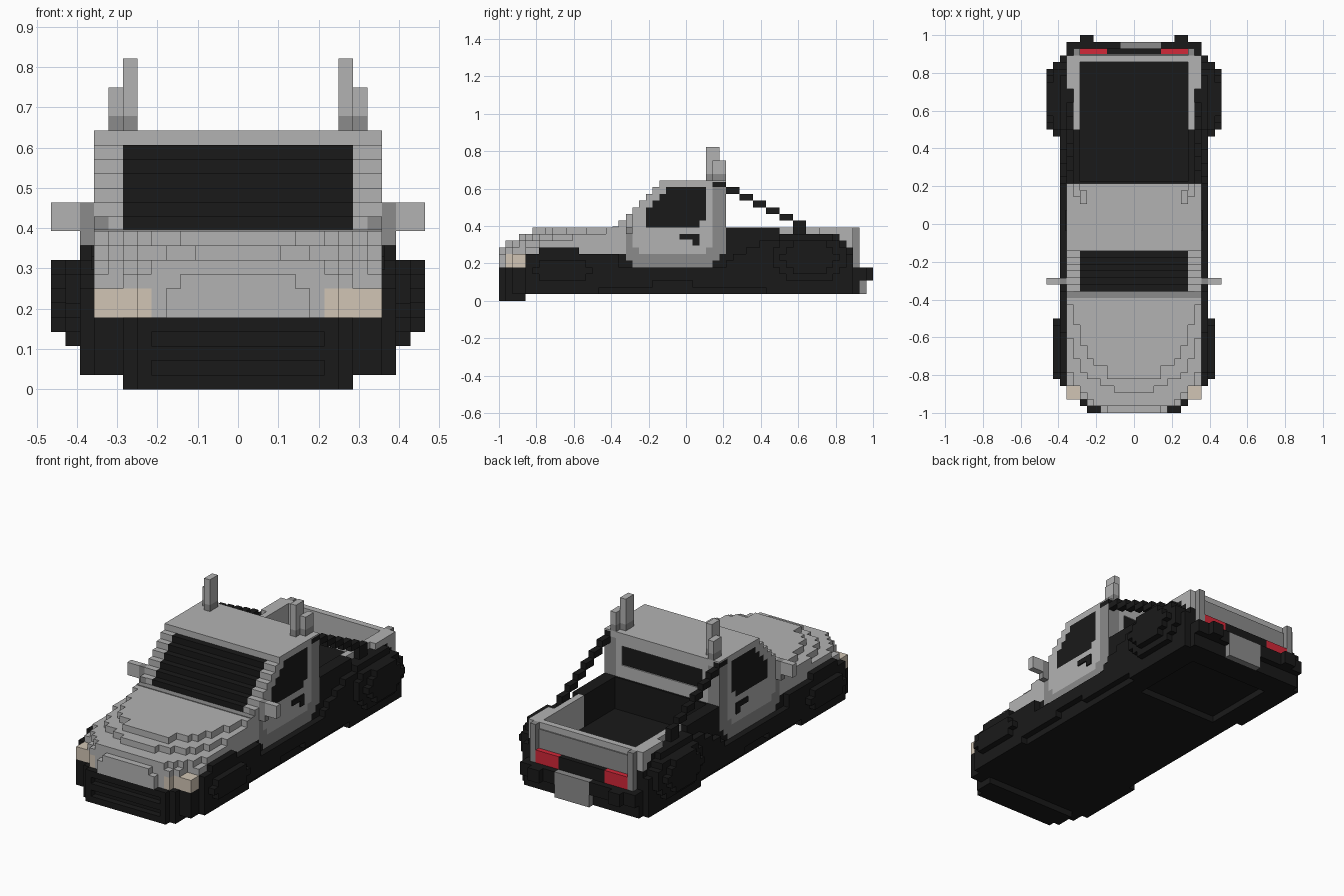
import bpy, bmesh

cube = bpy.data.objects.get("Cube")
if cube:
    bpy.data.objects.remove(cube, do_unlink=True)

U = 1 / 28  # size of one building block


def material(name, rgb):
    m = bpy.data.materials.new(name)
    m.use_nodes = True
    c = (*rgb, 1)
    m.diffuse_color = c
    m.node_tree.nodes["Principled BSDF"].inputs["Base Color"].default_value = c
    return m


LIGHT = material("light grey paint", (0.45, 0.45, 0.45))
MID = material("mid grey trim", (0.26, 0.26, 0.26))
DARK = material("black plastic", (0.010, 0.010, 0.010))
BEIGE = material("headlight beige", (0.64, 0.56, 0.46))
RED = material("tail light red", (0.65, 0.021, 0.04))


def part(name, mat, boxes, mirror=False):
    """Boxes are (x0, x1, y0, y1, z0, z1) in blocks; mirror repeats them on -x."""
    bm = bmesh.new()
    if mirror:
        boxes = boxes + [(-b[1], -b[0], *b[2:]) for b in boxes]
    for x0, x1, y0, y1, z0, z1 in boxes:
        vs = bmesh.ops.create_cube(bm, size=1)["verts"]
        for v in vs:
            v.co = ((x0 + (v.co.x + .5) * (x1 - x0)) * U,
                    (y0 + (v.co.y + .5) * (y1 - y0)) * U,
                    (z0 + (v.co.z + .5) * (z1 - z0)) * U)
    me = bpy.data.meshes.new(name)
    bm.to_mesh(me)
    bm.free()
    me.materials.append(mat)
    ob = bpy.data.objects.new(name, me)
    bpy.context.collection.objects.link(ob)
    return ob


def layer(rows, end, z0, z1):
    """Plan outline: each (y, half width) runs back to the next row."""
    stops = [r[0] for r in rows[1:]] + [end]
    return [(-w, w, y, s, z0, z1) for (y, w), s in zip(rows, stops)]


def slabs(x0, x1, rows):
    """One-block-high slabs on the side, from (z, y0, y1) rows."""
    return [(x0, x1, y0, y1, z, z + 1) for z, y0, y1 in rows]


# Underbody with a shallow recess below the bed, and stepped sills
part("underbody", DARK, [(-10, 10, -24, 10, 1, 5), (-10, 10, 22, 26, 1, 5),
                         (-10, -7, 10, 22, 1, 5), (7, 10, 10, 22, 1, 5),
                         (-7, 7, 10, 22, 2, 5)])
part("sills", DARK, [(10, 11, -24, -13, 1, 5), (10, 11, -13, -5, 2, 5),
                     (10, 11, -5, 1, 3, 5), (10, 11, 1, 12, 2, 5),
                     (10, 11, 12, 25, 1, 5)], True)

# Front bumper with recessed slots
bumper = layer([(-28, 7), (-27, 8), (-26, 8)], -24, 0, 1)
bumper += layer([(-27, 8), (-26, 10)], -24, 1, 5)
bumper += [(-7, 7, -28, -27, 2, 3), (-7, 7, -28, -27, 4, 5)]
part("front_bumper", DARK, bumper)
part("front_bumper_sides", DARK, [(6, 7, -28, -27, 1, 5)], True)

# Hood built from rounded layers
hood = layer([(-28, 5), (-27, 6), (-24, 10)], -10, 5, 7)
hood += layer([(-28, 4), (-27, 7), (-26, 8), (-24, 10)], -9, 7, 8)
hood += layer([(-27, 6), (-26, 7), (-25, 8), (-24, 9), (-22, 10)], -9, 8, 9)
hood += layer([(-25, 3), (-24, 5), (-23, 7), (-22, 8), (-20, 9), (-17, 10)], -9, 9, 10)
hood += layer([(-23, 4), (-21, 6), (-20, 7), (-18, 8), (-15, 9), (-12, 10)], -9, 10, 11)
part("hood", LIGHT, hood)
part("cowl", MID, [(-10, 10, -11, -10, 11, 11.1)])
part("headlights", BEIGE, [(6, 7, -27, -26, 5, 7), (6, 10, -26, -24, 5, 7)], True)

# Front fenders and eight-sided wheel bulges
fender = [(10, 11, -24, -10, 5, 7), (10, 11, -22, -16, 7, 8)]
fender += slabs(11, 12, [(3, -22, -15), (4, -23, -14), (5, -22, -15)])
part("front_fenders", DARK, fender, True)

# Lower cab: dark corners, mid grey surround, light door
part("cab_base", DARK, [(-10, 10, -10, -8, 5, 6), (-10, 10, 4, 6, 5, 6),
                        (-10, 10, -10, -9, 6, 7), (-10, 10, 5, 6, 6, 7)])
surround = [(-10, 10, -8, 4, 5, 6), (-10, 10, -9, 5, 6, 7)]
door = []
for z, y0, y1 in [(7, -7, 3), (8, -8, 4), (9, -8, 4), (10, -8, 4)]:
    surround += [(-10, 10, -9, y0, z, z + 1), (-10, 10, y1, 6, z, z + 1)]
    door.append((-10, 10, y0, y1, z, z + 1))
part("door_surround", MID, surround)
part("doors", LIGHT, door)
part("door_handles", DARK, [(10, 10.2, -1, 2, 9.2, 10), (10, 10.2, 1, 2, 8.3, 9.2)], True)

# Upper cab: stepped windscreen, side windows and pillars
window = {11: (-6, 2), 12: (-6, 3), 13: (-6, 3), 14: (-5, 3), 15: (-4, 3), 16: (-3, 3)}
screen, pillars, rear_pillars, side_glass = [], [], [], []
for z, (w0, w1) in window.items():
    s = z - 21
    screen.append((-8, 8, s, 5, z, z + 1))
    pillars += [(8, 10, s, w0, z, z + 1), (8, 10, w1, 4, z, z + 1)]
    side_glass.append((8, 10, w0, w1, z, z + 1))
    rear_pillars.append((8, 10, 4, 6, z, z + 1))
part("windscreen", DARK, screen)
part("windscreen_pillars", LIGHT, pillars, True)
part("side_windows", DARK, side_glass, True)
part("rear_pillars", MID, rear_pillars, True)
part("roof", LIGHT, [(-10, 10, -4, 4, 17, 18), (-9, 9, 4, 6, 17, 18),
                     (-10, 10, 4, 6, 17.8, 18)])
part("cab_back", LIGHT, [(-8, 8, 5, 6, 11, 13), (-8, 8, 5, 6, 16, 17),
                         (-8, -7, 5, 6, 13, 16), (7, 8, 5, 6, 13, 16)])
part("rear_window", DARK, [(-7, 7, 5, 5.8, 13, 16)])

# Mirrors on their mounts
part("mirrors", LIGHT, [(11, 13, -9, -8, 11, 13)], True)
part("mirror_mounts", MID, [(10, 11, -9, -8, 10, 13), (9, 10, -10.1, -10, 11, 12)], True)

# Exhaust stacks behind the roof
part("stack_bases", MID, [(7, 8, 3, 5, 18, 19), (8, 9, 4, 6, 18, 19)], True)
part("stacks", LIGHT, [(7, 8, 3, 5, 19, 23), (8, 9, 4, 6, 19, 21)], True)

# Sloping bed rails, stepping down two blocks at a time
rails = [(9, 10, 4, 6, 17, 17.8)]
rails += [(9, 10, 6 + 2 * i, 8 + 2 * i, 16 - i, 17 - i) for i in range(6)]
part("bed_rails", DARK, rails, True)

# Cargo bed: floor, front wall and two-layer side walls
part("bed_floor", DARK, [(-8, 8, 6, 24, 5, 6), (-8, 8, 6, 6.3, 6, 11)])
dark_wall = [(8, 9, 6, 14, 5, 11), (9, 10, 6, 14, 10, 11), (9, 10, 16, 18, 10, 11)]
grey_wall = [(8, 9, 14, 25, 5, 11), (9, 10, 20, 25, 10, 11)]
for z, end in [(5, 25), (6, 25), (7, 25), (8, 24), (9, 23)]:
    dark_wall.append((9, 10, 6, end, z, z + 1))
    if end < 25:
        grey_wall.append((9, 10, end, 25, z, z + 1))
part("bed_walls_dark", DARK, dark_wall, True)
part("bed_walls_grey", LIGHT, grey_wall, True)

# Rear arches and eight-sided wheel bulges
arch = slabs(10, 11, [(5, 6, 25), (6, 7, 25), (7, 9, 24), (8, 11, 23), (9, 14, 22)])
arch += slabs(11, 12, [(3, 15, 22), (4, 14, 23), (5, 13, 24), (6, 13, 24),
                       (7, 13, 24), (8, 14, 23)])
arch += slabs(12, 13, [(4, 16, 21), (5, 15, 22), (6, 14, 23), (7, 15, 22), (8, 16, 21)])
part("rear_arches", DARK, arch, True)

# Tailgate, corner posts and lights
part("tailgate", LIGHT, [(-8, 8, 24, 25, 5, 11)])
part("tailgate_panel", MID, [(-8, 8, 25, 25.2, 7, 10)])
part("corner_posts", MID, [(8, 9, 25, 26, 5, 11)], True)
part("tail_lights", RED, [(4, 8, 25, 26, 5, 7)], True)
part("tailgate_lower", DARK, [(-4, 4, 25, 26, 5, 7)])

# Rear bumper and plate
part("rear_bumper", DARK, [(4, 10, 26, 27, 3, 5), (6, 8, 27, 28, 3, 5)], True)
part("rear_bumper_centre", DARK, [(-4, -2, 26, 27, 3, 5)])
part("rear_plate", MID, [(-2, 4, 26, 27, 1, 5)])
